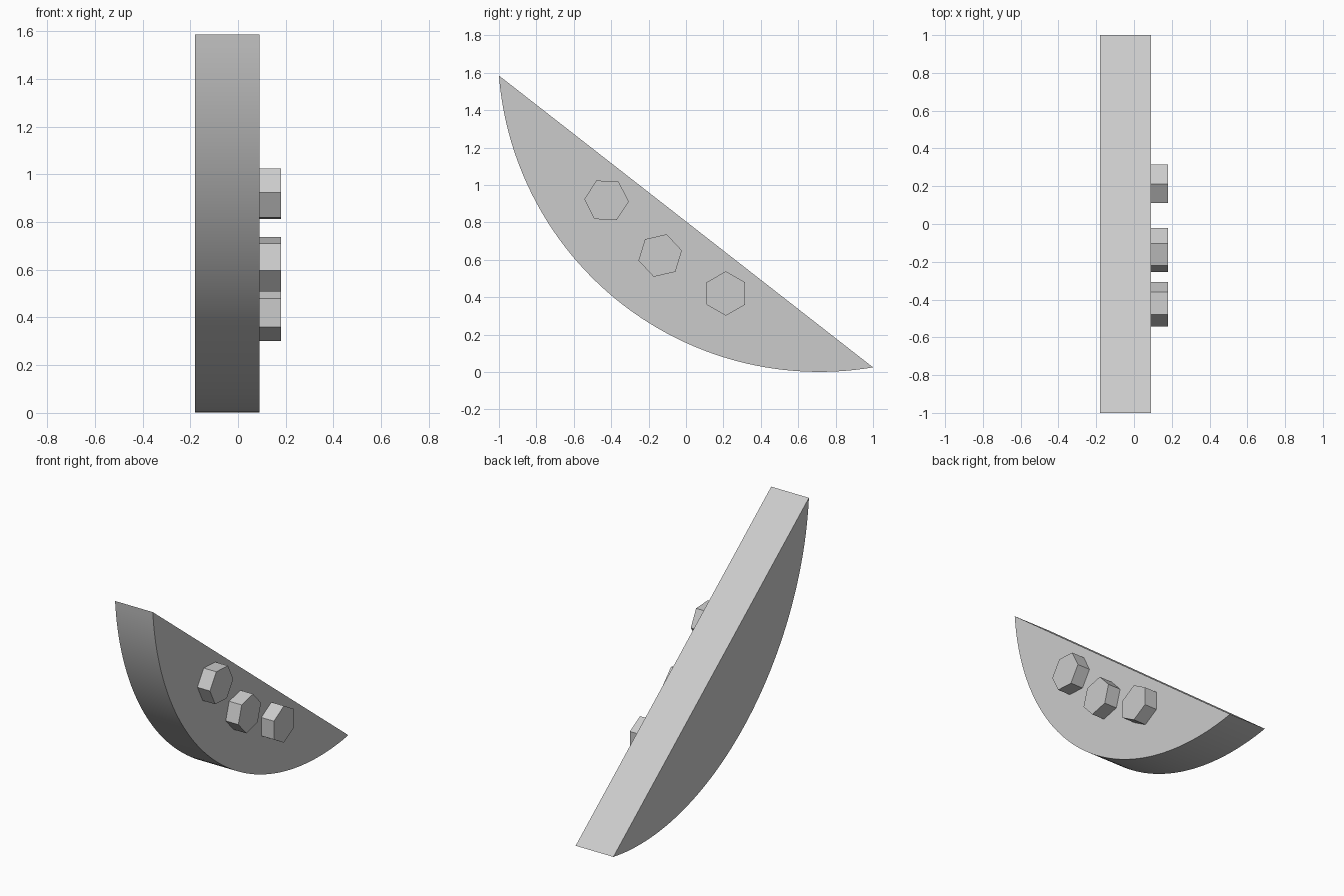
import bpy
import bmesh
from math import sin, cos, pi, radians, atan2
from mathutils import Vector

cube = bpy.data.objects.get("Cube")
if cube:
    bpy.data.objects.remove(cube)

grey = bpy.data.materials.new("plain_grey")
grey.use_nodes = True
colour = (0.6, 0.6, 0.6, 1)
grey.diffuse_color = colour
grey.node_tree.nodes["Principled BSDF"].inputs["Base Color"].default_value = colour


def prism(name, outline, x0, x1, smooth=False):
    """Extrude a (y, z) outline along x."""
    bm = bmesh.new()
    face = bm.faces.new([bm.verts.new((x0, y, z)) for y, z in outline])
    ext = bmesh.ops.extrude_face_region(bm, geom=[face], use_keep_orig=True)
    top = [g for g in ext["geom"] if isinstance(g, bmesh.types.BMVert)]
    bmesh.ops.translate(bm, verts=top, vec=(x1 - x0, 0, 0))
    bmesh.ops.recalc_face_normals(bm, faces=bm.faces)
    mesh = bpy.data.meshes.new(name)
    bm.to_mesh(mesh)
    bm.free()
    mesh.materials.append(grey)
    obj = bpy.data.objects.new(name, mesh)
    bpy.context.collection.objects.link(obj)
    if smooth:
        bpy.ops.object.select_all(action="DESELECT")
        bpy.context.view_layer.objects.active = obj
        obj.select_set(True)
        bpy.ops.object.shade_smooth_by_angle(angle=radians(30))
    return obj


# Slice body: circular segment between two tips, bulging down and forward
tip_a, tip_b = Vector((-1, 1.585)), Vector((1, 0.025))
chord = tip_b - tip_a
normal = Vector((-chord.y, chord.x)).normalized()
centre = (tip_a + tip_b) / 2 + normal * 1.16
radius = (tip_a - centre).length
start = atan2(tip_a.y - centre.y, tip_a.x - centre.x) % (2 * pi)
end = atan2(tip_b.y - centre.y, tip_b.x - centre.x) % (2 * pi)
steps = 64
arc = []
for i in range(steps + 1):
    a = start + (end - start) * i / steps
    arc.append((centre.x + radius * cos(a), max(0, centre.y + radius * sin(a))))
prism("slice_body", arc, -0.18, 0.09, smooth=True)

# Hexagonal studs on the left face: y, z, turn in degrees
studs = [(-0.425, 0.918, -3), (-0.138, 0.623, 13), (0.213, 0.42, 30)]
for n, (y, z, turn) in enumerate(studs, 1):
    angles = [radians(turn + 60 * k) for k in range(6)]
    outline = [(y + 0.119 * cos(a), z + 0.119 * sin(a)) for a in angles]
    prism(f"hexagon_stud_{n}", outline, 0.09, 0.18)
